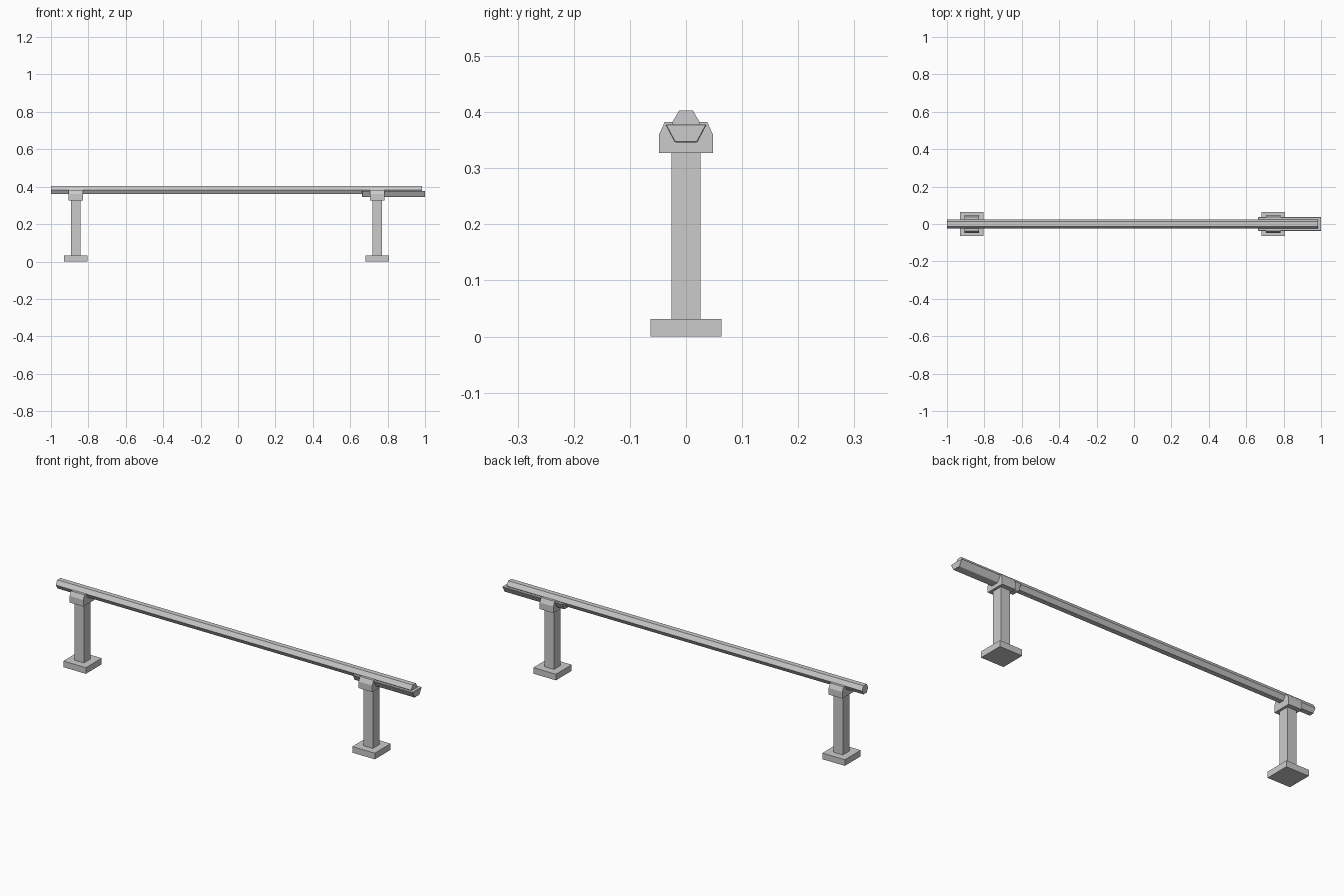
import bpy, bmesh, math

if "Cube" in bpy.data.objects:
    bpy.data.objects.remove(bpy.data.objects["Cube"])


def prism(name, profile, x0, x1, bevel=0.0):
    """Extrude a closed (y, z) profile along x."""
    bm = bmesh.new()
    face = bm.faces.new([bm.verts.new((x0, y, z)) for y, z in profile])
    ext = bmesh.ops.extrude_face_region(bm, geom=[face])
    verts = [g for g in ext["geom"] if isinstance(g, bmesh.types.BMVert)]
    bmesh.ops.translate(bm, verts=verts, vec=(x1 - x0, 0, 0))
    bmesh.ops.recalc_face_normals(bm, faces=bm.faces)
    if bevel:
        bmesh.ops.bevel(bm, geom=bm.edges[:], offset=bevel, segments=1,
                        affect='EDGES', profile=0.5)
    mesh = bpy.data.meshes.new(name)
    bm.to_mesh(mesh)
    bm.free()
    obj = bpy.data.objects.new(name, mesh)
    bpy.context.collection.objects.link(obj)
    return obj


def block(name, x, half, z0, z1):
    """Square block centred on x, standing from z0 to z1."""
    prof = [(-half, z0), (half, z0), (half, z1), (-half, z1)]
    return prism(name, prof, x - half, x + half)


# Hexagonal rail
R, ZC = 0.0248, 0.3812
hexagon = [(R * math.cos(i * math.pi / 3), ZC + R * math.sin(i * math.pi / 3))
           for i in range(6)]
prism("rail", hexagon, -1.0, 0.984)

# Half-hexagon joint sleeve under the right end of the rail
sleeve = [(-0.037, 0.378), (-0.020, 0.346), (0.020, 0.346), (0.037, 0.378)]
prism("end_sleeve", sleeve, 0.664, 1.0, bevel=0.0015)

# Two supports: foot plate, square post, chamfered saddle
saddle = [(-0.048, 0.327), (0.048, 0.327), (0.048, 0.360),
          (0.038, 0.382), (-0.038, 0.382), (-0.048, 0.360)]
for side, x in (("left", -0.868), ("right", 0.745)):
    block(side + "_foot", x, 0.063, 0.0, 0.031)
    block(side + "_post", x, 0.026, 0.031, 0.327)
    prism(side + "_saddle", saddle, x - 0.038, x + 0.038)
